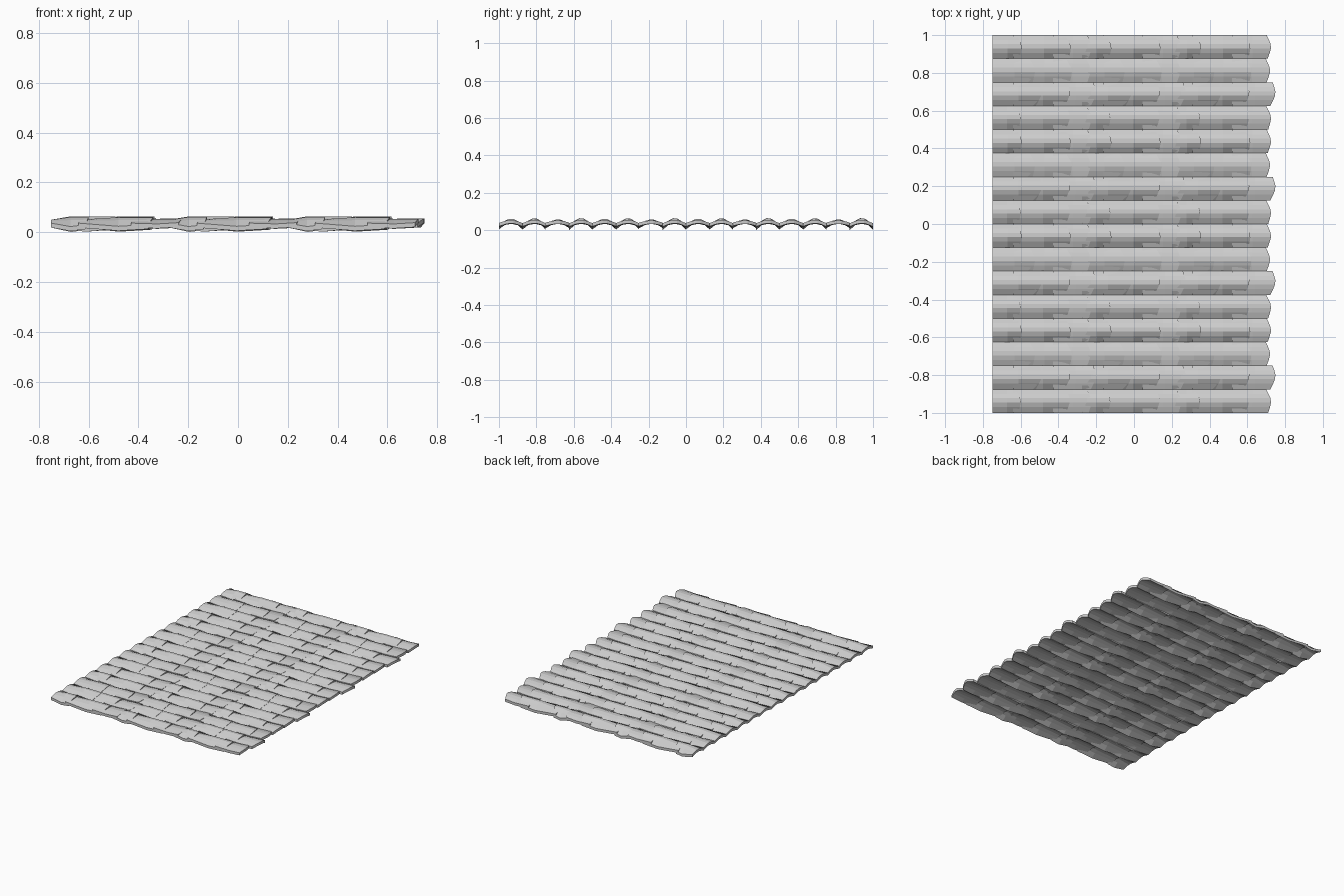
import bpy, bmesh, random

if "Cube" in bpy.data.objects:
    bpy.data.objects.remove(bpy.data.objects["Cube"])

random.seed(4)
PX, PY, W = 0.475, 0.5, 0.125      # pattern repeats and column width
THICK = 0.018

# cross-section of one barrel tile: (across, height from valley -1 to ridge 1)
ARCH = [(-0.5, -1.0), (-0.25, 0.25), (-0.06, 0.95), (0.12, 0.9), (0.3, 0.1), (0.5, -1.0)]
STARTS = [-0.75, -0.64, -0.43]
# visible lower ends of the three courses, for each of the four columns
ENDS = [(-0.605, -0.345, -0.235), (-0.535, -0.34, -0.24),
        (-0.50, -0.35, -0.212), (-0.61, -0.35, -0.235)]
# how strongly each column / course flares
COL_FLARE = [1.0, 0.6, 0.95, 0.85]
ROW_FLARE = [1.0, 0.95, 0.5]


def height(h, amp):
    up, down = 0.021, 0.025
    return 0.044 + amp * h * (up if h > 0 else down)


def tile(name, col, row):
    x0, x1 = STARTS[row], ENDS[col][row]
    y = 1 - W * (col + 0.5)
    flare = COL_FLARE[col] * ROW_FLARE[row]
    skew = random.uniform(-0.012, 0.012)
    stations = [(0.0, 0.3, 0.0), (0.55, flare, 0.0), (1.0, 0.8 * flare, 0.003)]
    bm = bmesh.new()
    rings = []
    for t, amp, lift in stations:
        top, low = [], []
        for a, h in ARCH:
            x = x0 + (x1 - x0) * t
            if t == 1:                       # wavy, slightly skewed lip
                x += skew * a * 2 + 0.01 * h
            z = height(h, amp) + lift
            top.append(bm.verts.new((x, y + a * W, z)))
            low.append(bm.verts.new((x, y + a * W, z - THICK)))
        rings.append(top + low[::-1])
    n = len(rings[0])
    for r0, r1 in zip(rings, rings[1:]):
        for i in range(n):
            j = (i + 1) % n
            bm.faces.new((r0[i], r0[j], r1[j], r1[i]))
    # end caps as quads
    for r in (rings[0], rings[-1]):
        for i in range(n // 2 - 1):
            bm.faces.new((r[i], r[i + 1], r[n - 2 - i], r[n - 1 - i]))
    bmesh.ops.recalc_face_normals(bm, faces=bm.faces)
    me = bpy.data.meshes.new(name)
    bm.to_mesh(me)
    bm.free()
    ob = bpy.data.objects.new(name, me)
    bpy.context.collection.objects.link(ob)
    # repeat down the slope and across the roof
    for count, off in ((3, (PX, 0, 0)), (4, (0, -PY, 0))):
        m = ob.modifiers.new("repeat", 'ARRAY')
        m.count = count
        m.use_relative_offset = False
        m.use_constant_offset = True
        m.constant_offset_displace = off
    return ob


# four columns of three overlapping courses make one roof patch
for c in range(4):
    for r in range(3):
        tile(f"roof_tile_column{c + 1}_course{r + 1}", c, r)
